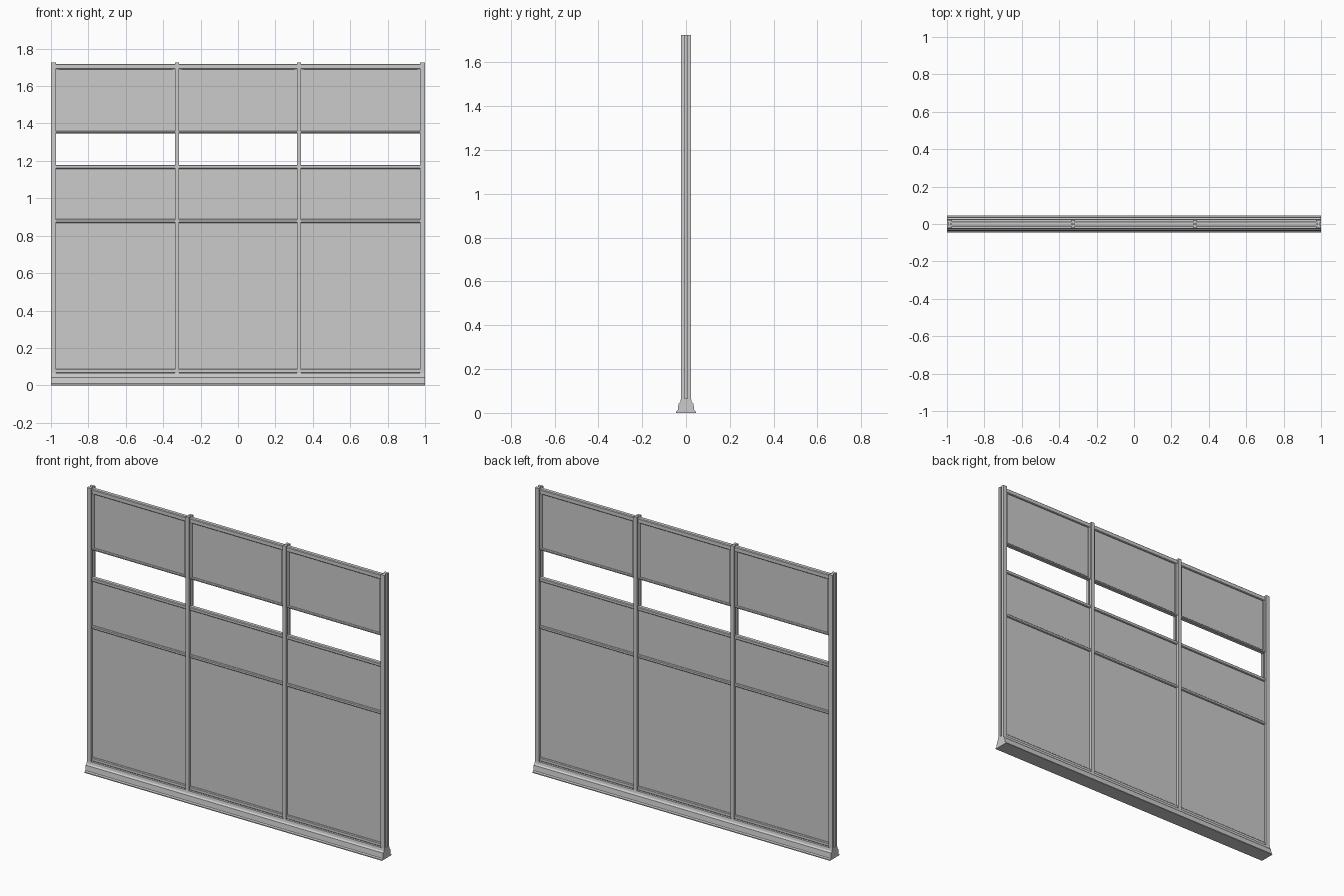
import bpy
import bmesh

cube = bpy.data.objects.get("Cube")
if cube:
    bpy.data.objects.remove(cube, do_unlink=True)

grey = bpy.data.materials.new("plain grey")
grey.use_nodes = True
colour = (0.6, 0.6, 0.6, 1)
grey.diffuse_color = colour
grey.node_tree.nodes["Principled BSDF"].inputs["Base Color"].default_value = colour

TOP = 1.725
POST_X = 0.326
BASE_TOP = 0.065


def finish(name, bm):
    bmesh.ops.recalc_face_normals(bm, faces=bm.faces)
    mesh = bpy.data.meshes.new(name)
    bm.to_mesh(mesh)
    bm.free()
    mesh.materials.append(grey)
    obj = bpy.data.objects.new(name, mesh)
    bpy.context.collection.objects.link(obj)
    return obj


def extrude(name, points, direction):
    """Close a planar outline and sweep it along a direction."""
    bm = bmesh.new()
    face = bm.faces.new([bm.verts.new(p) for p in points])
    swept = bmesh.ops.extrude_face_region(bm, geom=[face])["geom"]
    verts = [v for v in swept if isinstance(v, bmesh.types.BMVert)]
    bmesh.ops.translate(bm, verts=verts, vec=direction)
    return finish(name, bm)


def box(name, x0, x1, depth, z0, z1):
    outline = [(x0, -depth, z0), (x1, -depth, z0), (x1, -depth, z1), (x0, -depth, z1)]
    return extrude(name, outline, (0, 2 * depth, 0))


def post(name, x, half_width):
    """Upright with a groove down both sides."""
    w, d, g = half_width, 0.022, 0.006
    n = w * 0.35
    quarter = [(w, -d), (w, -g), (n, -g), (n, g), (w, g), (w, d)]
    outline = quarter + [(-px, -py) for px, py in quarter]
    extrude(name, [(x + px, py, BASE_TOP) for px, py in outline], (0, 0, TOP - BASE_TOP))


def rail(name, x0, x1, z0, z1, depth=0.014):
    """Crossbar with softened long edges."""
    c = 0.004
    half = [(-depth, z0 + c), (-depth, z1 - c), (c - depth, z1)]
    outline = [(c - depth, z0)] + half
    outline += [(-y, z) for y, z in reversed(outline)]
    extrude(name, [(x0, y, z) for y, z in outline], (x1 - x0, 0, 0))


# Stepped sill along the ground
side = [(0.046, 0), (0.046, 0.006), (0.038, 0.011), (0.034, 0.042),
        (0.026, 0.05), (0.023, BASE_TOP)]
sill = side + [(-y, z) for y, z in reversed(side)]
extrude("sill", [(-1, y, z) for y, z in sill], (2, 0, 0))

# Uprights
for label, s in (("left", 1), ("right", -1)):
    post(f"{label}_end_post", s * 0.9865, 0.0135)
    post(f"{label}_middle_post", s * POST_X, 0.0115)

# Three bays of rails and panels
bays = {"right": (-0.978, -POST_X - 0.008),
        "centre": (-POST_X + 0.008, POST_X - 0.008),
        "left": (POST_X + 0.008, 0.978)}
rails = {"bottom": (BASE_TOP, 0.088), "middle": (0.869, 0.888),
         "ledge": (1.157, 1.179), "upper": (1.347, 1.361), "top": (1.689, 1.718)}
for bay, (x0, x1) in bays.items():
    for label, (z0, z1) in rails.items():
        rail(f"{bay}_{label}_rail", x0, x1, z0, z1)
    box(f"{bay}_lower_panel", x0, x1, 0.005, 0.08, 0.875)
    box(f"{bay}_middle_panel", x0, x1, 0.005, 0.88, 1.165)
    box(f"{bay}_upper_panel", x0, x1, 0.005, 1.352, 1.7)
    # Stiles framing the upper panel
    for label, sx in (("right", x0), ("left", x1 - 0.017)):
        box(f"{bay}_{label}_stile", sx, sx + 0.017, 0.012, 1.35, 1.7)
